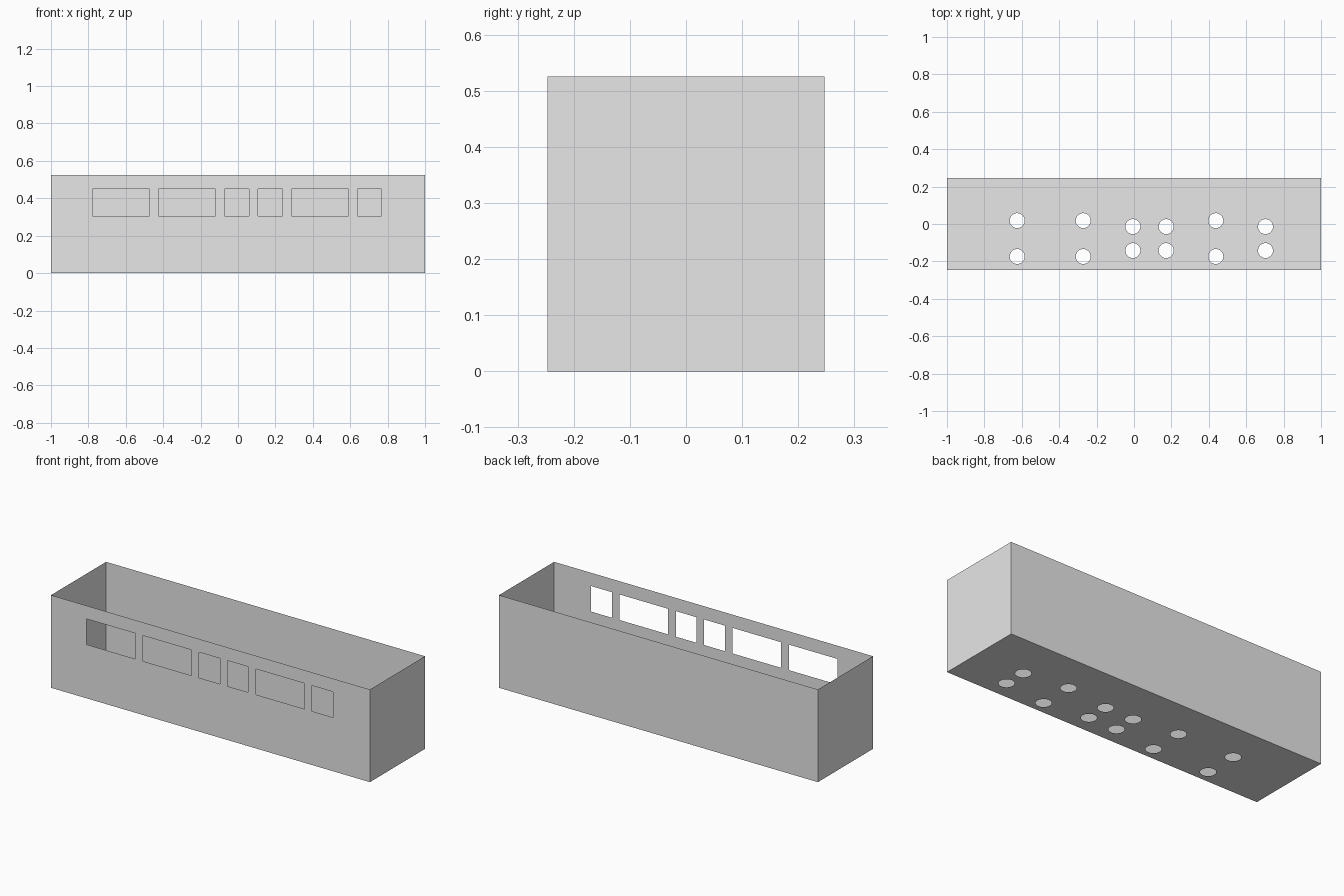
import bpy, bmesh, math
from mathutils import Vector

cube = bpy.data.objects.get("Cube")
if cube:
    bpy.data.objects.remove(cube)

grey = bpy.data.materials.new("light grey")
grey.use_nodes = True
grey.diffuse_color = (0.8, 0.8, 0.8, 1)
grey.node_tree.nodes["Principled BSDF"].inputs["Base Color"].default_value = grey.diffuse_color

X, Y, H = 1.0, 0.247, 0.525


def rectangle(u0, u1, v0, v1):
    return [(u0, v0), (u1, v0), (u1, v1), (u0, v1)]


def circle(u, v, r, n=32):
    return [(u + r * math.cos(2 * math.pi * i / n),
             v + r * math.sin(2 * math.pi * i / n)) for i in range(n)]


def panel(name, outline, place, normal, holes=()):
    """Flat sheet from an outline with holes; place maps (u, v) to 3D."""
    bm = bmesh.new()
    edges = []
    for loop in [outline, *holes]:
        verts = [bm.verts.new(place(u, v)) for u, v in loop]
        edges += [bm.edges.new((verts[i - 1], verts[i])) for i in range(len(verts))]
    normal = Vector(normal)
    bmesh.ops.triangle_fill(bm, edges=edges, use_beauty=True, normal=normal)
    bm.normal_update()
    flipped = [f for f in bm.faces if f.normal.dot(normal) < 0]
    bmesh.ops.reverse_faces(bm, faces=flipped)
    mesh = bpy.data.meshes.new(name)
    bm.to_mesh(mesh)
    bm.free()
    mesh.materials.append(grey)
    obj = bpy.data.objects.new(name, mesh)
    bpy.context.collection.objects.link(obj)


# Row of wide and narrow windows, each with a pair of floor holes behind it
wide, narrow, gap = 0.305, 0.13, 0.048
windows, floor_holes = [], []
x = -0.777
for width in (wide, wide, narrow, narrow, wide, narrow):
    windows.append(rectangle(x, x + width, 0.305, 0.45))
    spread = 0.096 if width == wide else 0.064
    for side in (-1, 1):
        floor_holes.append(circle(x + width / 2, -0.078 + side * spread, 0.04))
    x += width + gap

# Floor, long walls and end walls
long_side = rectangle(-X, X, 0, H)
end_side = rectangle(-Y, Y, 0, H)
panel("floor", rectangle(-X, X, -Y, Y), lambda u, v: (u, v, 0), (0, 0, -1), floor_holes)
panel("front_wall", long_side, lambda u, v: (u, -Y, v), (0, -1, 0), windows)
panel("back_wall", long_side, lambda u, v: (u, Y, v), (0, 1, 0))
for name, s in (("left_wall", 1), ("right_wall", -1)):
    panel(name, end_side, lambda u, v: (s * X, u, v), (s, 0, 0))
